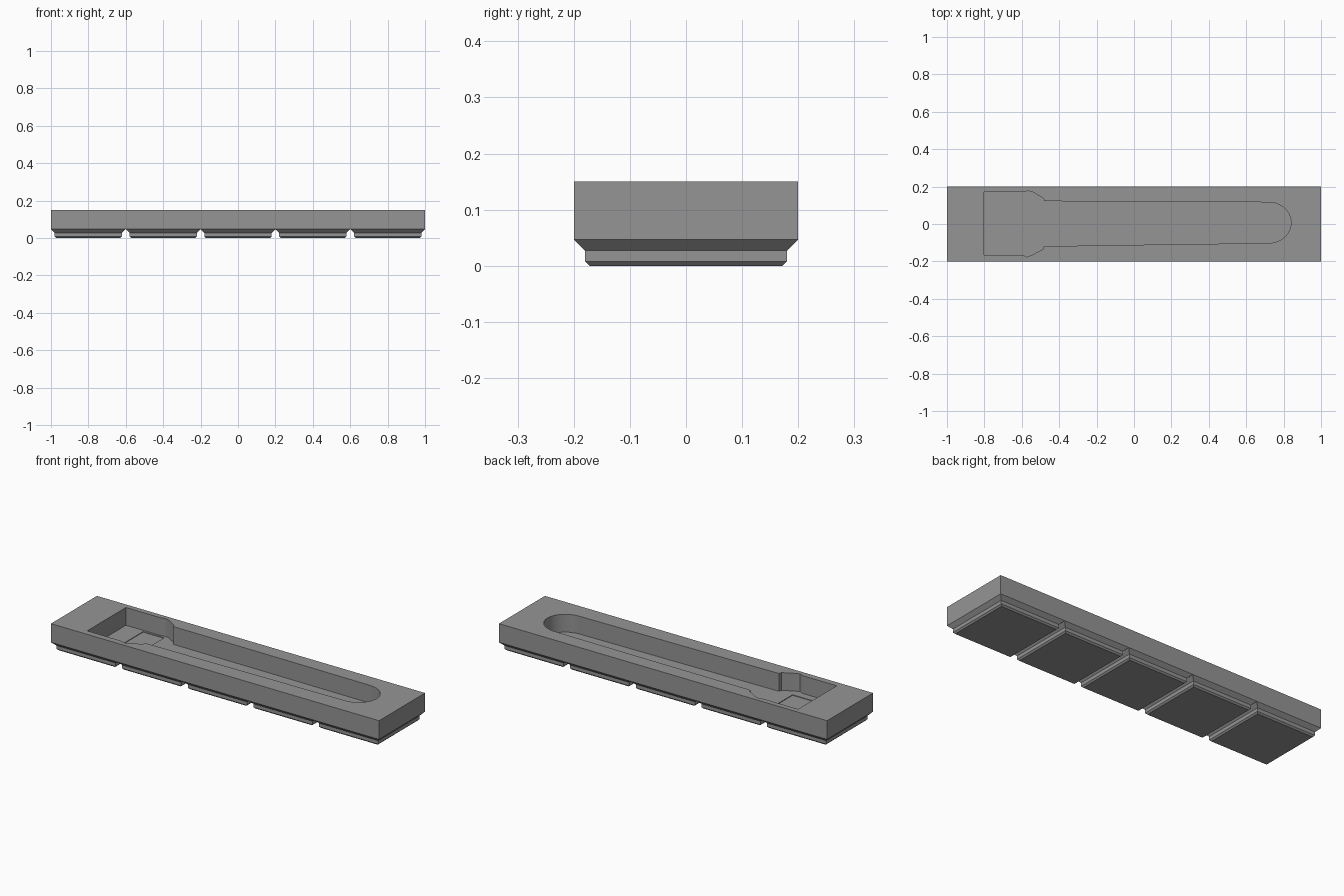
import bpy, bmesh, math

if "Cube" in bpy.data.objects:
    bpy.data.objects.remove(bpy.data.objects["Cube"])

grey = bpy.data.materials.new("mid grey")
grey.diffuse_color = (0.3, 0.3, 0.3, 1)
grey.use_nodes = True
grey.node_tree.nodes["Principled BSDF"].inputs["Base Color"].default_value = grey.diffuse_color


def loft(name, rings, x=0.0):
    """Closed solid through matching rings of 3D points."""
    bm = bmesh.new()
    loops = [[bm.verts.new(p) for p in ring] for ring in rings]
    n = len(loops[0])
    bm.faces.new(loops[0][::-1])
    bm.faces.new(loops[-1])
    for a, b in zip(loops, loops[1:]):
        for i in range(n):
            j = (i + 1) % n
            bm.faces.new((a[i], a[j], b[j], b[i]))
    bmesh.ops.recalc_face_normals(bm, faces=bm.faces)
    mesh = bpy.data.meshes.new(name)
    bm.to_mesh(mesh)
    bm.free()
    mesh.materials.append(grey)
    ob = bpy.data.objects.new(name, mesh)
    ob.location.x = x
    bpy.context.collection.objects.link(ob)
    return ob


def rect(x0, x1, y0, y1, z):
    return [(x0, y0, z), (x1, y0, z), (x1, y1, z), (x0, y1, z)]


def cut(target, cutter):
    mod = target.modifiers.new("cut", 'BOOLEAN')
    mod.object = cutter
    mod.operation = 'DIFFERENCE'
    mod.solver = 'EXACT'
    bpy.context.view_layer.objects.active = target
    bpy.ops.object.modifier_apply(modifier=mod.name)
    bpy.data.objects.remove(cutter, do_unlink=True)


# Main tray block
FOOT_TOP, TOP, FLOOR = 0.047, 0.15, 0.052
tray = loft("tray_body", [rect(-1, 1, -0.2, 0.2, z) for z in (FOOT_TOP, TOP)])

# Tool-shaped pocket: wide square head, narrow shank, rounded tip
outline = [(-0.803, -0.166), (-0.595, -0.166), (-0.573, -0.176), (-0.55, -0.168),
           (-0.487, -0.135), (-0.483, -0.119), (0.05, -0.111), (0.72, -0.102)]
for i in range(1, 24):
    a = -math.pi / 2 + math.pi * i / 24
    outline.append((0.72 + 0.12 * math.cos(a), 0.007 + 0.109 * math.sin(a)))
outline += [(0.72, 0.116), (0.3, 0.119), (-0.48, 0.122), (-0.483, 0.136),
            (-0.54, 0.17), (-0.565, 0.177), (-0.595, 0.171), (-0.803, 0.171)]
cut(tray, loft("pocket_cutter", [[(x, y, z) for x, y in outline] for z in (FLOOR, 0.2)]))

# Shallow rectangular recess in the head of the pocket
cut(tray, loft("recess_cutter", [rect(-0.69, -0.562, -0.125, 0.16, z) for z in (0.0485, 0.1)]))

bpy.ops.object.select_all(action='DESELECT')
tray.select_set(True)
bpy.context.view_layer.objects.active = tray
bpy.ops.object.shade_smooth_by_angle(angle=math.radians(20))

# Five stepped feet with chamfered edges
profile = [(0.172, 0.0), (0.18, 0.008), (0.18, 0.027), (0.2, FOOT_TOP)]
for i in range(5):
    loft(f"foot_{i + 1}", [rect(-h, h, -h, h, z) for h, z in profile], x=-0.8 + 0.4 * i)
